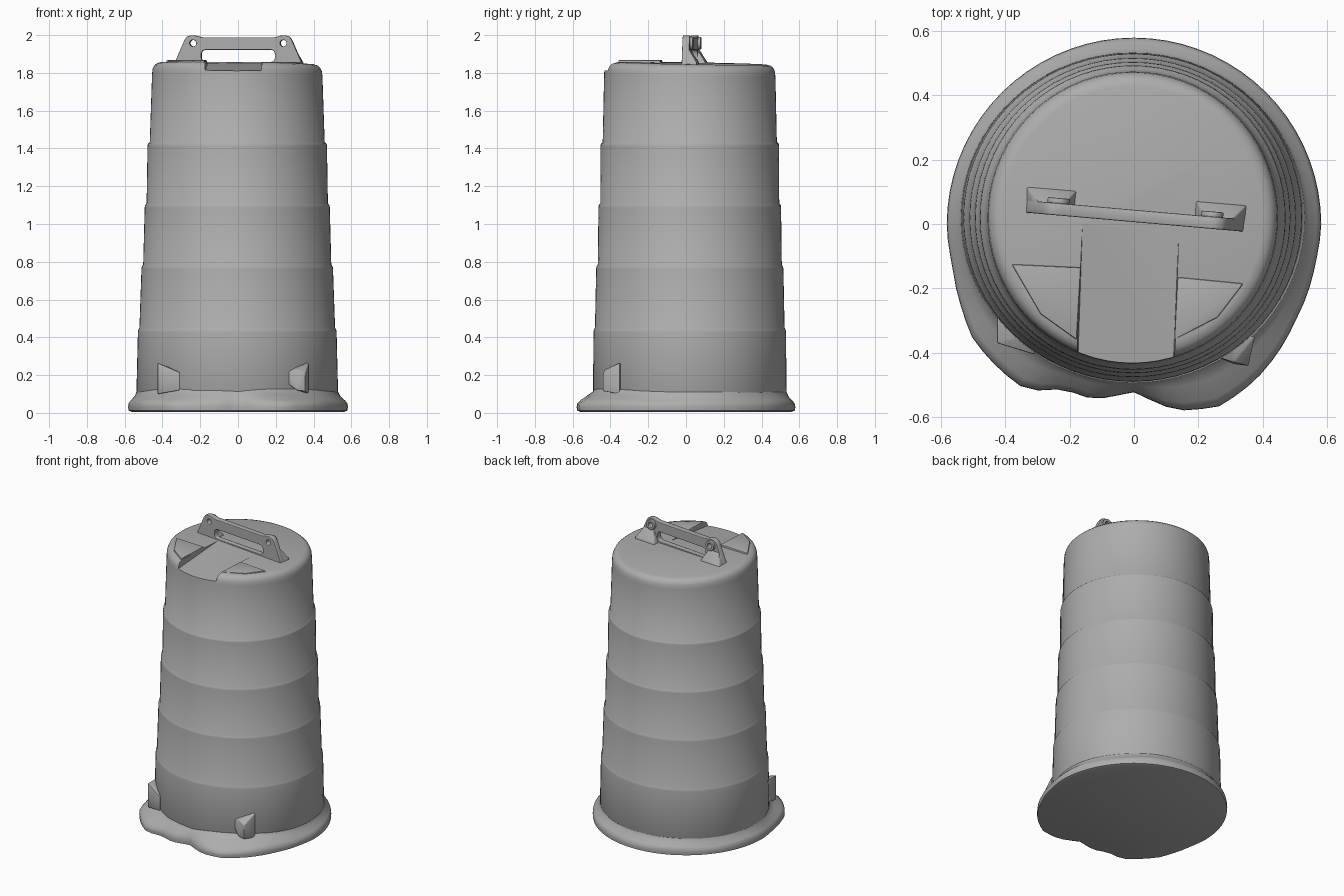
import bpy, bmesh, math
from math import sin, cos, pi, radians

if "Cube" in bpy.data.objects:
    bpy.data.objects.remove(bpy.data.objects["Cube"])

grey = bpy.data.materials.new("plain_grey")
grey.use_nodes = True
GREY = (0.42, 0.42, 0.42, 1)
grey.diffuse_color = GREY
grey.node_tree.nodes["Principled BSDF"].inputs["Base Color"].default_value = GREY
SEG = 72


def finish(bm, name, smooth=35):
    bmesh.ops.recalc_face_normals(bm, faces=bm.faces)
    me = bpy.data.meshes.new(name)
    bm.to_mesh(me)
    bm.free()
    ob = bpy.data.objects.new(name, me)
    bpy.context.collection.objects.link(ob)
    me.materials.append(grey)
    if smooth:
        smooth_shade(ob, smooth)
    return ob


def select(ob):
    bpy.ops.object.select_all(action='DESELECT')
    ob.select_set(True)
    bpy.context.view_layer.objects.active = ob


def smooth_shade(ob, angle):
    select(ob)
    bpy.ops.object.shade_smooth_by_angle(angle=radians(angle))


def loft(rings):
    """Skin a stack of equal rings and cap both ends."""
    bm = bmesh.new()
    loops = [[bm.verts.new(p) for p in ring] for ring in rings]
    for a, b in zip(loops, loops[1:]):
        for i in range(len(a)):
            j = (i + 1) % len(a)
            bm.faces.new((a[i], a[j], b[j], b[i]))
    bm.faces.new(loops[0])
    bm.faces.new(loops[-1])
    return bm


def hull(name, points, bevel=0.0, smooth=35):
    """Convex block through a few corners, with softened edges."""
    bm = bmesh.new()
    for p in points:
        bm.verts.new(p)
    bmesh.ops.convex_hull(bm, input=bm.verts)
    bmesh.ops.dissolve_limit(bm, angle_limit=0.02, verts=bm.verts, edges=bm.edges)
    if bevel:
        bmesh.ops.bevel(bm, geom=bm.edges[:], offset=bevel, segments=2,
                        profile=0.5, affect='EDGES')
    return finish(bm, name, smooth)


def body_point(a, r, z):
    """Slightly oval section; the lid tips down to the back and left."""
    x = r * cos(a) - 0.004
    y = r * sin(a) * (0.957 + 0.027 * z) + 0.02
    if z > 1.7:
        z -= 0.018 * y + 0.014 * x
    return x, y, z


# Stepped drum: five bands, each a little narrower than the one below
angles = [2 * pi * i / SEG for i in range(SEG)]
profile = [(0.50, 0.03), (0.534, 0.1)]
bands = [(0.44, 0.526, 0.518), (0.775, 0.507, 0.498),
         (1.10, 0.490, 0.480), (1.425, 0.475, 0.463)]
for z, lower, upper in bands:
    profile += [(lower, z - 0.012), (lower - 0.002, z), (upper, z + 0.010)]
profile += [(0.451, 1.79), (0.448, 1.815), (0.44, 1.833), (0.426, 1.845), (0.405, 1.851)]
drum = finish(loft([[body_point(a, r, z) for a in angles] for r, z in profile]), "drum", 0)

# Sloping channel cut in the front half of the lid
cutter = hull("channel_cutter", [
    (-0.16, 0.0, 1.853), (0.14, 0.0, 1.853), (-0.18, -0.6, 1.795), (0.115, -0.6, 1.795),
    (-0.16, 0.0, 2.0), (0.14, 0.0, 2.0), (-0.20, -0.6, 2.0), (0.135, -0.6, 2.0)], smooth=0)
cutter.hide_render = True
cut = drum.modifiers.new("channel", 'BOOLEAN')
cut.operation = 'DIFFERENCE'
cut.object = cutter
select(drum)
bpy.ops.object.modifier_apply(modifier=cut.name)
bpy.data.objects.remove(cutter)
smooth_shade(drum, 50)

# Low raised pads on either side of the channel
for name, outline, top in (
        ("right_lid_pad", [(-0.38, -0.125), (-0.165, -0.135), (-0.178, -0.36), (-0.29, -0.28)], 1.868),
        ("left_lid_pad", [(0.34, -0.185), (0.135, -0.165), (0.125, -0.36), (0.26, -0.29)], 1.858)):
    hull(name, [(x, y, z) for x, y in outline for z in (1.82, top)], 0.005)

# Base flange: round at the back, a squared and rippled skirt at the front
edge = [(0, .58), (60, .577), (120, .577), (180, .58), (193, .577), (208, .597),
        (214, .612), (226, .613), (236, .613), (249, .555), (270, .53),
        (294, .624), (308, .612), (329, .583), (348, .575), (360, .58)]


def flange_radius(deg):
    for (a, r), (b, s) in zip(edge, edge[1:]):
        if a <= deg <= b:
            r += (s - r) * (deg - a) / (b - a)
            return r + (0.009 * sin(radians(deg * 13)) if 240 < deg < 292 else 0)


def flange_ring(mix, z, grow=1.0):
    ring = []
    for a in angles:
        r = flange_radius(math.degrees(a)) * grow
        bx, by, _ = body_point(a, 0.526, 0.1)
        front = max(0, -sin(a)) ** 2
        lift = 0.02 * front * (1 - abs(2 * mix - 1))
        ripple = 0.004 * sin(7 * a) * mix
        ring.append((bx + (r * cos(a) - bx) * mix, by + (r * sin(a) - by) * mix,
                     z + lift + (ripple if z > 0.03 else 0)))
    return ring


flange = loft([flange_ring(1, 0.006, 0.97), flange_ring(1, 0.012), flange_ring(1, 0.03, 1.003),
               flange_ring(1, 0.05), flange_ring(0.8, 0.064), flange_ring(0.35, 0.088),
               flange_ring(0.1, 0.115), flange_ring(-0.05, 0.15)])
finish(flange, "base_flange", 50)

# Wedge lugs low on the front corners
hull("right_lug", [(-0.425, -0.37, 0.10), (-0.425, -0.37, 0.265), (-0.425, -0.26, 0.10),
                   (-0.425, -0.26, 0.265), (-0.31, -0.405, 0.12), (-0.31, -0.405, 0.215),
                   (-0.30, -0.34, 0.12), (-0.30, -0.34, 0.215)], 0.004)
hull("left_lug", [(0.375, -0.35, 0.10), (0.375, -0.35, 0.265), (0.355, -0.44, 0.115),
                  (0.355, -0.44, 0.21), (0.31, -0.435, 0.12), (0.31, -0.43, 0.23),
                  (0.25, -0.41, 0.165), (0.25, -0.41, 0.215), (0.30, -0.33, 0.26)], 0.004)

# Handle: flat plate with a long slot and two bolt holes
TILT = radians(-5)


def circle(cx, cz, r, n=16):
    return [(cx + r * cos(2 * pi * i / n), cz + r * sin(2 * pi * i / n)) for i in range(n)]


def slot(x0, x1, z0, z1, r):
    corners = [(x1 - r, z1 - r), (x0 + r, z1 - r), (x0 + r, z0 + r), (x1 - r, z0 + r)]
    return [(cx + r * cos(pi / 2 * (k + t / 4)), cz + r * sin(pi / 2 * (k + t / 4)))
            for k, (cx, cz) in enumerate(corners) for t in range(5)]


def plate(name, outlines, depth, y):
    cu = bpy.data.curves.new(name, 'CURVE')
    cu.dimensions = '2D'
    cu.fill_mode = 'BOTH'
    cu.extrude = depth - 0.004
    cu.bevel_depth = 0.004
    cu.bevel_resolution = 1
    cu.offset = -0.004
    for pts in outlines:
        sp = cu.splines.new('POLY')
        sp.points.add(len(pts) - 1)
        for p, (x, z) in zip(sp.points, pts):
            p.co = (x, z, 0, 1)
        sp.use_cyclic_u = True
    ob = bpy.data.objects.new(name, cu)
    bpy.context.collection.objects.link(ob)
    cu.materials.append(grey)
    ob.rotation_euler = (pi / 2, 0, TILT)
    ob.location = (-y * sin(TILT), y * cos(TILT), 0)
    select(ob)
    bpy.ops.object.convert(target='MESH')
    smooth_shade(bpy.context.object, 35)


half = [(0.345, 1.83), (0.335, 1.86), (0.285, 1.975), (0.272, 1.992), (0.25, 1.999),
        (0.225, 1.997), (0.19, 1.988)]
outline = half + [(-x, z) for x, z in reversed(half)]
holes = [circle(s * 0.24, 1.957, 0.017) for s in (-1, 1)]
plate("handle", [outline, slot(-0.195, 0.195, 1.858, 1.922, 0.022)] + holes, 0.019, 0.025)
for side, s in (("left", 1), ("right", -1)):
    # Ring boss behind each bolt hole, and a flared foot on the lid
    plate(side + "_boss", [circle(s * 0.24, 1.957, 0.034), circle(s * 0.24, 1.957, 0.017)], 0.012, 0.048)
    foot = hull(side + "_handle_foot", [
        (s * x, y, z) for x, y, z in (
            (0.345, 0.01, 1.83), (0.18, 0.01, 1.83), (0.345, 0.09, 1.83), (0.18, 0.09, 1.83),
            (0.34, 0.085, 1.856), (0.19, 0.085, 1.856), (0.30, 0.04, 1.93), (0.225, 0.04, 1.93),
            (0.30, 0.01, 1.93), (0.225, 0.01, 1.93))], 0.004)
    foot.rotation_euler.z = TILT
